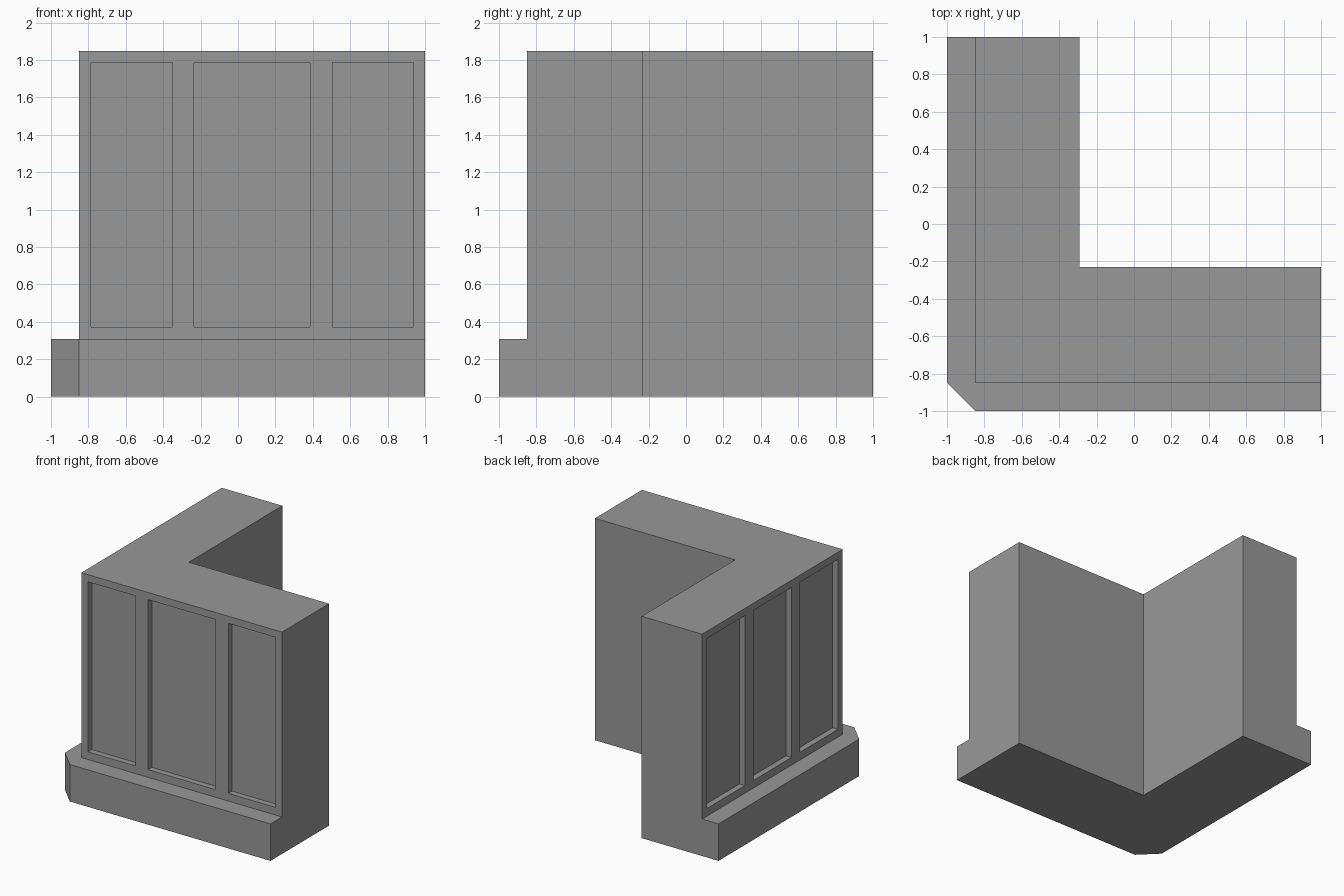
import bpy, bmesh

if "Cube" in bpy.data.objects:
    bpy.data.objects.remove(bpy.data.objects["Cube"])

TOP, PLINTH, FACE = 1.847, 0.308, -0.849   # wall top, plinth top, wall face
DEPTH, Z0, Z1 = 0.05, 0.372, 1.787         # panel recess


def prism(name, outline, z0, z1):
    bm = bmesh.new()
    face = bm.faces.new([bm.verts.new((x, y, z0)) for x, y in outline])
    up = bmesh.ops.extrude_face_region(bm, geom=[face])["geom"]
    bmesh.ops.translate(bm, vec=(0, 0, z1 - z0),
                        verts=[v for v in up if isinstance(v, bmesh.types.BMVert)])
    bmesh.ops.recalc_face_normals(bm, faces=bm.faces)
    mesh = bpy.data.meshes.new(name)
    bm.to_mesh(mesh)
    bm.free()
    ob = bpy.data.objects.new(name, mesh)
    bpy.context.collection.objects.link(ob)
    return ob


def box_outline(x0, x1, y0, y1):
    return [(x0, y0), (x1, y0), (x1, y1), (x0, y1)]


def cut(target, cutter):
    mod = target.modifiers.new("cut", 'BOOLEAN')
    mod.operation, mod.solver, mod.object = 'DIFFERENCE', 'EXACT', cutter
    bpy.context.view_layer.objects.active = target
    bpy.ops.object.modifier_apply(modifier=mod.name)
    bpy.data.objects.remove(cutter)


# L-shaped corner wall on its chamfered plinth footprint
wall = prism("corner_wall", [(FACE, -1), (1, -1), (1, -0.23), (-0.292, -0.23),
                             (-0.292, 1), (-1, 1), (-1, FACE)], 0, TOP)

# Step back above the plinth
cut(wall, prism("step_cutter", [(-1.5, -1.5), (1.5, -1.5), (1.5, FACE),
                                (FACE, FACE), (FACE, 1.5), (-1.5, 1.5)], PLINTH, 2.2))

# Recessed panels: a wide centre one in front, three equal ones on the left
for a, b in [(-0.787, -0.35), (-0.234, 0.386), (0.505, 0.938)]:
    cut(wall, prism("panel_cutter", box_outline(a, b, -1.2, FACE + DEPTH), Z0, Z1))
for a, b in [(-0.787, -0.29), (-0.175, 0.322), (0.439, 0.938)]:
    cut(wall, prism("panel_cutter", box_outline(-1.2, FACE + DEPTH, a, b), Z0, Z1))

# Dark stone
stone = bpy.data.materials.new("dark_stone")
stone.diffuse_color = (0.315, 0.315, 0.315, 1)
stone.use_nodes = True
stone.node_tree.nodes["Principled BSDF"].inputs["Base Color"].default_value = stone.diffuse_color
wall.data.materials.clear()
wall.data.materials.append(stone)
for p in wall.data.polygons:
    p.material_index = 0
